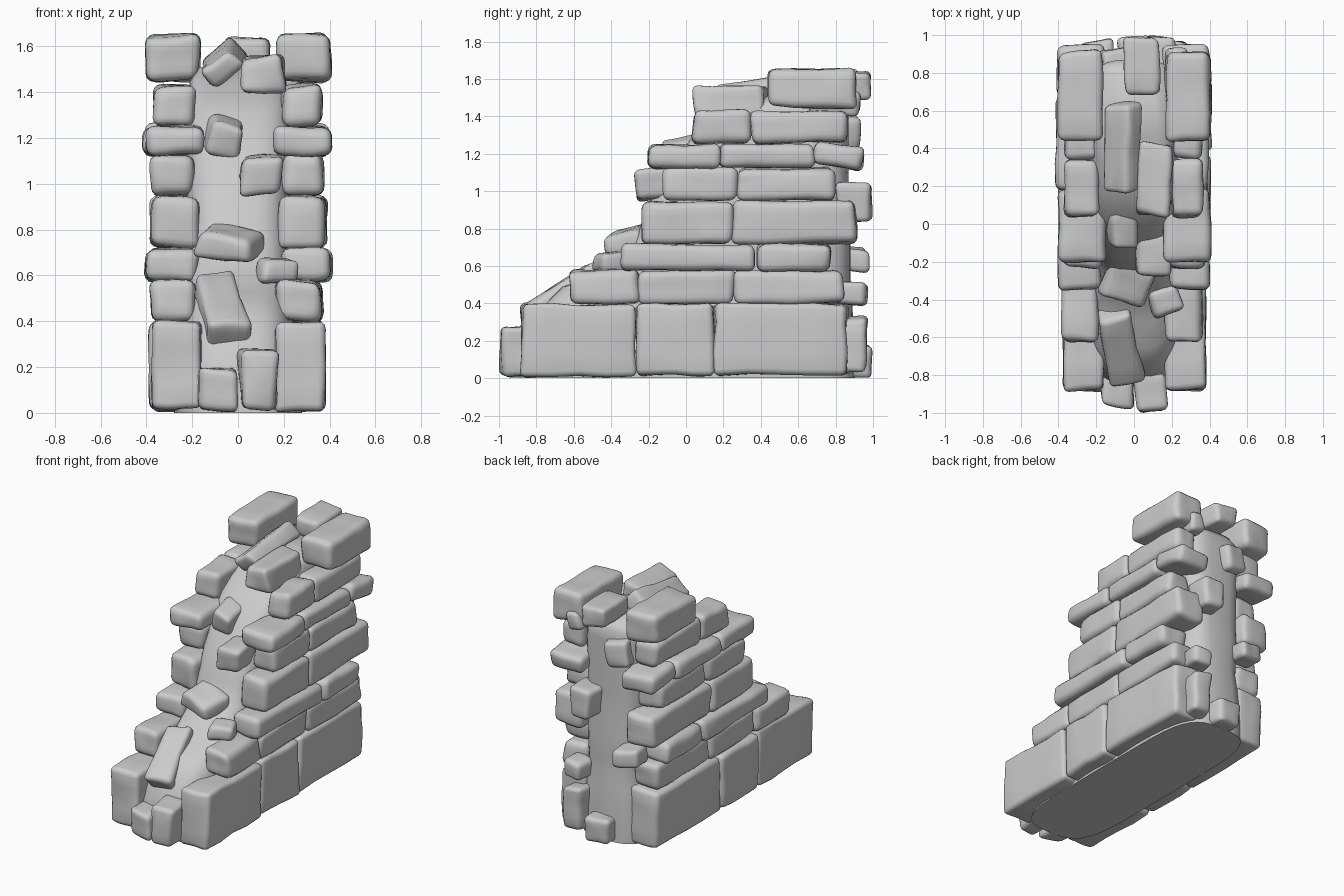
import bpy, bmesh, math, random
from mathutils import Vector, Euler, noise

if "Cube" in bpy.data.objects:
    bpy.data.objects.remove(bpy.data.objects["Cube"])

random.seed(7)


def finish(name, bm, angle=50):
    bmesh.ops.recalc_face_normals(bm, faces=bm.faces)
    me = bpy.data.meshes.new(name)
    bm.to_mesh(me)
    bm.free()
    ob = bpy.data.objects.new(name, me)
    bpy.context.collection.objects.link(ob)
    bpy.ops.object.select_all(action='DESELECT')
    ob.select_set(True)
    bpy.context.view_layer.objects.active = ob
    bpy.ops.object.shade_smooth_by_angle(angle=math.radians(angle))
    return ob


def stone(name, x, y, z, rot=(0, 0, 0), jitter=0.012, bevel=0.03):
    """Worn block filling the (min, max) ranges, then turned about its centre."""
    lo, hi = Vector((x[0], y[0], z[0])), Vector((x[1], y[1], z[1]))
    size, mid = hi - lo, (lo + hi) / 2
    bm = bmesh.new()
    bmesh.ops.create_cube(bm, size=1)
    for v in bm.verts:
        v.co = Vector([c * s + random.uniform(-jitter, jitter) * (1 if s < .3 else 1.5)
                       for c, s in zip(v.co, size)])
    bmesh.ops.bevel(bm, geom=bm.edges[:], offset=min(bevel, min(size) * .3),
                    segments=3, profile=0.5, affect='EDGES')
    long_edges = [e for e in bm.edges if e.calc_length() > 0.09]
    bmesh.ops.subdivide_edges(bm, edges=long_edges, cuts=3, use_grid_fill=True)
    turn = Euler([math.radians(a) for a in rot]).to_matrix()
    seed = Vector((random.random(), random.random(), random.random())) * 40
    for v in bm.verts:
        v.co += noise.noise_vector(v.co * 7 + seed) * 0.012
        v.co = turn @ v.co + mid
        v.co.z = max(v.co.z, 0.003)
    return finish(name, bm)


# Rubble core: stacked rounded rings (z, front y, back y, half width)
core = [(0.0, -.86, .90, .28), (.2, -.84, .90, .27), (.38, -.77, .89, .25),
        (.49, -.66, .88, .23), (.53, -.52, .88, .23), (.62, -.40, .88, .23),
        (.72, -.28, .88, .23), (.85, -.23, .87, .23), (1.0, -.17, .87, .23),
        (1.15, -.07, .87, .23), (1.3, .04, .87, .23), (1.38, .16, .87, .22),
        (1.45, .3, .87, .21), (1.51, .44, .83, .17)]
bm = bmesh.new()
N = 36
rings = []
for z, f, b, w in core:
    ring = []
    for i in range(N):
        a = 2 * math.pi * i / N
        c, s = math.cos(a), math.sin(a)
        px = w * math.copysign(abs(c) ** .6, c)
        py = (f + b) / 2 + (b - f) / 2 * math.copysign(abs(s) ** .35, s)
        ring.append(bm.verts.new((px, py, z)))
    rings.append(ring)
for r0, r1 in zip(rings, rings[1:]):
    for i in range(N):
        j = (i + 1) % N
        bm.faces.new((r0[i], r0[j], r1[j], r1[i]))
bm.faces.new(rings[-1])
bm.faces.new(rings[0][::-1])
finish("rubble_core", bm, 60)

# Side courses: z range, inner x, outer x, joints along y
courses = [((.015, .40), .17, .38, (-.88, -.27, .15, .86)),
           ((.40, .58), .18, .37, (-.62, -.25, .26, .84)),
           ((.575, .715), .19, .405, (-.35, .37, .77)),
           ((.72, .945), .17, .385, (-.23, .25, .91)),
           ((.95, 1.125), .19, .375, (-.125, .28, .80)),
           ((1.125, 1.25), .155, .405, (-.21, .18, .68, .95)),
           ((1.255, 1.43), .20, .37, (.04, .345, .86)),
           ((1.45, 1.65), .165, .40, (.445, .915))]
for side, label in ((1, "right"), (-1, "left")):
    for n, (zr, xi, xo, joints) in enumerate(courses, 1):
        for k, (y0, y1) in enumerate(zip(joints, joints[1:]), 1):
            push = random.uniform(-.008, .006)
            tilt = -9 if (n, k) == (6, 3) else 0
            xr = sorted((side * (xi + push), side * (xo + push)))
            stone(f"{label}_course_{n}_stone_{k}", xr, (y0, y1), zr,
                  (tilt, 0, 0), .008, .038 if n > 1 else .03)

# Loose stones set in the sloping front and the top
loose = [((-.165, -.01), (-.97, -.78), (.005, .19), (0, 0, -3)),
         ((.01, .165), (-.99, -.78), (.015, .27), (0, 0, 3)),
         ((-.165, .02), (-.84, -.42), (.375, .535), (33, 0, 12)),
         ((-.16, .10), (-.42, -.2), (.68, .80), (12, 8, -20)),
         ((.085, .26), (-.49, -.33), (.57, .67), (0, 0, 20)),
         ((.01, .185), (-.27, -.04), (.95, 1.12), (5, 3, 0)),
         ((-.14, .02), (-.12, .10), (1.13, 1.29), (12, 12, 8)),
         ((.01, .21), (.05, .43), (1.395, 1.56), (1, -2, -3)),
         ((-.16, .02), (.19, .63), (1.465, 1.58), (8, -36, -5)),
         ((-.05, .135), (.69, .985), (1.50, 1.63), (0, 2, 0)),
         ((.17, .28), (.66, .93), (1.41, 1.53), (0, 12, 0))]
for i, (x, y, z, r) in enumerate(loose, 1):
    stone(f"loose_front_stone_{i}", x, y, z, r, .015)

# Stones poking out of the rounded back
back = [((.14, .28), (.80, .97), (.03, .32), (0, 0, -8)),
        ((-.08, .10), (.82, .985), (.005, .17), (0, 0, 3)),
        ((.13, .27), (.80, .965), (.39, .52), (-5, 0, -8)),
        ((-.28, -.11), (.80, .98), (.58, .70), (0, 5, 6)),
        ((.05, .22), (.80, .99), (.84, 1.05), (0, 0, -5)),
        ((-.17, -.01), (.76, .93), (1.23, 1.41), (0, 5, 8))]
for i, (x, y, z, r) in enumerate(back, 1):
    stone(f"back_stone_{i}", x, y, z, r, .015)
